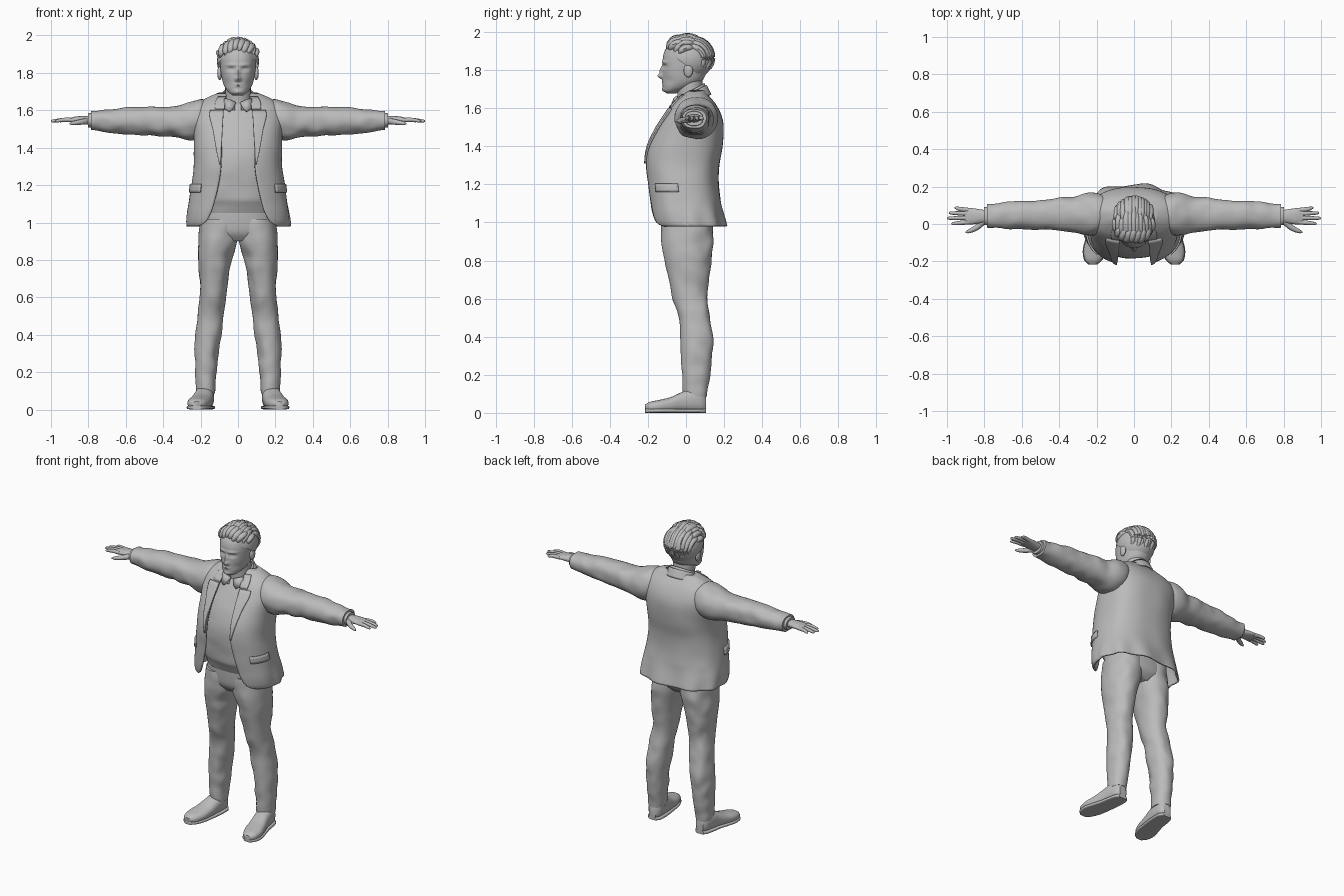
import bpy, bmesh, math, random
from mathutils import Vector, noise

random.seed(4)
if "Cube" in bpy.data.objects:
    bpy.data.objects.remove(bpy.data.objects["Cube"])

grey = bpy.data.materials.new("plain_grey")
grey.use_nodes = True
grey.diffuse_color = (0.5, 0.5, 0.5, 1)
grey.node_tree.nodes["Principled BSDF"].inputs["Base Color"].default_value = (0.5, 0.5, 0.5, 1)
parts = []


def finish(name, bm, solid=0):
    bmesh.ops.recalc_face_normals(bm, faces=bm.faces)
    mesh = bpy.data.meshes.new(name)
    bm.to_mesh(mesh)
    bm.free()
    mesh.materials.append(grey)
    ob = bpy.data.objects.new(name, mesh)
    bpy.context.collection.objects.link(ob)
    if solid:
        mod = ob.modifiers.new("thickness", "SOLIDIFY")
        mod.thickness, mod.offset = solid, 0
    parts.append(ob)


def skin(name, rings, closed=True, solid=0, mirror=False):
    """Join rings of points; mirror makes a left and a right copy."""
    for side, sx in (("left_", 1), ("right_", -1)) if mirror else (("", 1),):
        bm = bmesh.new()
        vs = [[bm.verts.new((p[0] * sx, p[1], p[2])) for p in r] for r in rings]
        n = len(rings[0])
        for a, b in zip(vs, vs[1:]):
            for i in range(n if closed else n - 1):
                j = (i + 1) % n
                bm.faces.new((a[i], a[j], b[j], b[i]))
        if closed:
            bm.faces.new(vs[0])
            bm.faces.new(vs[-1])
        finish(side + name, bm, solid)


def at(keys, t):
    """Smoothly interpolate the columns of a key table at t."""
    last = len(keys) - 1
    i = max([k for k in range(last) if keys[k][0] <= t] or [0])
    a, b = keys[i], keys[i + 1]
    w = b[0] - a[0]
    u = min(1, max(0, (t - a[0]) / w))

    def slope(k, c):
        p, q = keys[max(0, k - 1)], keys[min(last, k + 1)]
        return (q[c] - p[c]) / (q[0] - p[0])
    return [a[c] + (b[c] - a[c]) * u * u * (3 - 2 * u)
            + w * u * (1 - u) * ((1 - u) * slope(i, c) - u * slope(i + 1, c))
            for c in range(1, len(a))]


def steps(a, b, n):
    return [a + (b - a) * i / (n - 1) for i in range(n)]


def power(v, p):
    return math.copysign(abs(v) ** (2 / p), v)


def loft(name, axis, keys, rows=32, sides=40, p=2.2, rough=0, warp=None, mirror=False):
    """Keys hold a position along the axis, then low and high on the other two axes."""
    rings = []
    for t in steps(keys[0][0], keys[-1][0], rows):
        u0, u1, v0, v1 = at(keys, t)
        ring = []
        for k in range(sides):
            a = math.tau * k / sides
            q = [(u0 + u1) / 2 + (u1 - u0) / 2 * power(math.cos(a), p),
                 (v0 + v1) / 2 + (v1 - v0) / 2 * power(math.sin(a), p)]
            q.insert(axis, t)
            q = Vector(q)
            if rough:
                d = noise.noise(q * 14) * rough
                q[(axis + 1) % 3] += d
                q[(axis + 2) % 3] += d
            ring.append(warp(q) if warp else q)
        rings.append(ring)
    skin(name, rings, mirror=mirror)


def tube(name, pts, radii, rows=12, sides=10, mirror=False):
    keys = [(i, *p, r) for i, (p, r) in enumerate(zip(pts, radii))]
    samples = [at(keys, t) for t in steps(0, len(pts) - 1, rows)]
    rings = []
    for i, s in enumerate(samples):
        c = Vector(s[:3])
        d = Vector(samples[min(rows - 1, i + 1)][:3]) - Vector(samples[max(0, i - 1)][:3])
        rot = d.to_track_quat("Z", "Y")
        rings.append([c + rot @ Vector((math.cos(a), math.sin(a), 0)) * s[3]
                      for a in (math.tau * k / sides for k in range(sides))])
    skin(name, rings, mirror=mirror)


# Trousers
loft("hips", 2, [(.9, -.12, .12, -.09, .1), (.94, -.19, .19, -.12, .135), (1.0, -.2, .2, -.13, .14),
                 (1.12, -.185, .185, -.135, .13)], rows=16, p=2.4)
loft("trouser_leg", 2, [(.085, .125, .222, -.012, .108), (.2, .112, .23, -.02, .126),
                        (.3, .105, .232, -.025, .138), (.4, .09, .228, -.03, .14),
                        (.5, .078, .217, -.038, .128), (.6, .065, .204, -.07, .112),
                        (.7, .052, .206, -.092, .122), (.8, .035, .212, -.113, .135),
                        (.9, .002, .212, -.13, .142), (1.02, -.02, .2, -.13, .138)],
     rows=60, rough=.006, mirror=True)

# Shoes with a thin sole
shoe = [(-.216, .2, .24, .018, .042), (-.195, .175, .262, .004, .056), (-.14, .15, .27, .002, .068),
        (-.08, .14, .256, .002, .083), (-.02, .132, .238, .002, .11), (.04, .128, .228, .002, .13),
        (.085, .132, .216, .002, .122), (.105, .15, .2, .008, .1)]
loft("shoe", 1, shoe, p=2.4, mirror=True)
loft("sole", 1, [(y, a - .004, b + .004, 0, .022) for y, a, b, c, d in shoe], p=4, mirror=True)

# Sweater, with ribbed hem
loft("sweater", 2, [(1.05, -.185, .185, -.138, .13), (1.1, -.195, .195, -.158, .13),
                    (1.12, -.198, .198, -.168, .13), (1.2, -.2, .2, -.176, .13),
                    (1.3, -.2, .2, -.182, .13), (1.4, -.2, .2, -.168, .14), (1.5, -.19, .19, -.125, .14),
                    (1.58, -.16, .16, -.078, .12), (1.63, -.1, .1, -.045, .1)], rows=50, p=2.5, rough=.004)

# Jacket: height, half width, front, back, half width of the opening
jacket = [(.98, .27, -.165, .205, .215), (1.0, .272, -.178, .201, .175), (1.05, .268, -.188, .19, .145),
          (1.1, .26, -.193, .18, .128), (1.2, .245, -.203, .166, .105), (1.3, .231, -.213, .17, .09),
          (1.4, .23, -.198, .186, .088), (1.5, .235, -.152, .193, .085), (1.56, .238, -.112, .182, .08),
          (1.62, .222, -.068, .152, .075), (1.66, .17, -.025, .118, .068), (1.69, .1, .015, .095, .055)]
P = 2.5


def jacket_point(th, z, out=0):
    hw, yf, yb, _ = at(jacket, z)
    s, c = power(math.sin(th), P), power(math.cos(th), P)
    fold = .007 * math.sin(9 * th) * max(0, (1.12 - z) / .14) * (1 if c < 0 else 0)
    grow = noise.noise((s * 2, c * 2, z * 7)) * .004 + fold + out
    return Vector(((hw + grow) * s, (yf + yb) / 2 - ((yb - yf) / 2 + grow) * c, z))


def angle_of(x, z):
    return math.asin(min(1, x / at(jacket, z)[0]) ** (P / 2))


rings = []
for z in steps(.98, 1.69, 64):
    th = angle_of(at(jacket, z)[3], z)
    rings.append([jacket_point(a, z) for a in steps(th, math.tau - th, 90)])
skin("jacket_body", rings, closed=False, solid=.01)


def patch(name, rows, out=.01):
    """A plate on the jacket between two angles at each height."""
    skin(name, [[jacket_point(a, z, out) for a in steps(a0, a1, 10)] for z, a0, a1 in rows],
         closed=False, solid=.009, mirror=True)


lapel = [(1.31, .088, .094), (1.4, .084, .112), (1.5, .08, .13), (1.57, .076, .146), (1.6, .074, .142)]
patch("lapel", [(z, angle_of(at(lapel, z)[0], z), angle_of(at(lapel, z)[1], z))
                for z in steps(1.31, 1.6, 16)])
upper = [(1.605, .07, .118), (1.64, .066, .115), (1.67, .06, .1)]
patch("collar_wing", [(z, angle_of(at(upper, z)[0], z), angle_of(at(upper, z)[1], z))
                      for z in steps(1.605, 1.67, 6)])
patch("pocket_flap", [(z, .82, 1.5) for z in steps(1.16, 1.205, 4)], out=.008)

# Sleeves and shirt cuffs
loft("sleeve", 0, [(.14, -.02, .14, 1.48, 1.645), (.2, -.055, .165, 1.45, 1.658),
                   (.25, -.06, .165, 1.44, 1.645), (.32, -.045, .15, 1.452, 1.624),
                   (.42, -.035, .137, 1.462, 1.62), (.55, -.03, .126, 1.47, 1.616),
                   (.68, -.025, .116, 1.482, 1.604), (.785, -.02, .105, 1.492, 1.597)],
     rows=60, rough=.007, mirror=True)
loft("shirt_cuff", 0, [(.75, -.008, .093, 1.505, 1.588), (.802, -.006, .09, 1.508, 1.584)],
     rows=4, mirror=True)

# Hands
loft("palm", 0, [(.77, .012, .07, 1.525, 1.568), (.82, .004, .078, 1.527, 1.57),
                 (.87, -.002, .085, 1.533, 1.566), (.905, .002, .083, 1.538, 1.558)],
     rows=14, sides=24, mirror=True)
for name, y, dy, tip in (("index", .01, -.008, .977), ("middle", .033, -.002, 1.0),
                         ("ring", .055, .004, .99), ("little", .074, .012, .96)):
    tube(name + "_finger", [(.88, y, 1.548), (.93, y + dy / 2, 1.549), (tip - .01, y + dy, 1.543),
                            (tip, y + dy, 1.542)], [.012, .0115, .008, .003], mirror=True)
tube("thumb", [(.8, .02, 1.543), (.84, -.018, 1.537), (.88, -.038, 1.531), (.9, -.045, 1.528)],
     [.018, .015, .011, .004], mirror=True)

# Neck and collars
tube("neck", [(0, .03, 1.56), (0, .025, 1.65), (0, .015, 1.77)], [.075, .069, .068], sides=32)


def collar(name, r0, r1, low, high, gap, rise):
    rings = []
    for k in steps(0, 1, 6):
        r = r0 + (r1 - r0) * k
        rings.append([(r * math.sin(a), .018 - r * math.cos(a),
                       low + (high - low) * k + rise * (1 - math.cos(a)) / 2)
                      for a in steps(gap, math.tau - gap, 48)])
    skin(name, rings, closed=False, solid=.008)


collar("shirt_collar", .092, .076, 1.6, 1.645, .2, .085)
collar("jacket_collar", .112, .088, 1.585, 1.635, .95, .085)
skin("collar_point", [[(.01, -.062, 1.64), (.04, -.06, 1.655), (.075, -.045, 1.665)],
                      [(.03, -.085, 1.605), (.046, -.087, 1.592), (.075, -.07, 1.61)]],
     closed=False, solid=.007, mirror=True)

# Head: face features as soft bumps (x, z, width, height, amount)
bumps = [(0, 1.768, .015, .014, .024), (0, 1.797, .011, .022, .015), (.035, 1.842, .03, .009, .006),
         (.036, 1.819, .018, .011, -.012), (.036, 1.817, .01, .006, .006), (0, 1.734, .022, .008, .007),
         (0, 1.733, .025, .003, -.005), (0, 1.697, .022, .012, .007), (.062, 1.745, .02, .022, -.006)]


def face(q):
    if q.y < 0:
        for x, z, w, h, amount in bumps:
            e = ((abs(q.x) - x) / w) ** 2 + ((q.z - z) / h) ** 2
            q.y -= amount * math.exp(-e) * min(1, -q.y / .06)
    return q


loft("head", 2, [(1.678, -.025, .025, -.1, -.05), (1.69, -.043, .043, -.116, -.03),
                 (1.71, -.062, .062, -.121, .03), (1.74, -.078, .078, -.122, .08),
                 (1.78, -.088, .088, -.123, .105), (1.83, -.095, .095, -.123, .122),
                 (1.88, -.096, .096, -.119, .126), (1.92, -.086, .086, -.1, .115),
                 (1.96, -.05, .05, -.05, .08)], rows=90, sides=80, warp=face)


def ball(name, centre, size, cut=None):
    bm = bmesh.new()
    bmesh.ops.create_uvsphere(bm, u_segments=40, v_segments=24, radius=1)
    for v in bm.verts:
        v.co = Vector(centre) + Vector([a * b for a, b in zip(v.co, size)])
    if cut:
        bmesh.ops.bisect_plane(bm, geom=bm.verts[:] + bm.edges[:] + bm.faces[:], clear_outer=True,
                               plane_co=cut[0], plane_no=cut[1])
    finish(name, bm)


for side, sx in (("left", 1), ("right", -1)):
    ball(side + "_ear", (.098 * sx, .012, 1.798), (.013, .024, .036))

# Hair: a cap cut along the hairline, with combed locks over it
mid = Vector((0, .014, 1.86))
ball("hair_cap", mid, (.112, .127, .118), ((0, 0, 1.825), (0, -.75, -1)))


def lock(name, s0, s1, v0, v1, r, lift):
    pts = []
    for k in steps(0, 1, 6):
        s, v = s0 + (s1 - s0) * k, math.radians(v0 + (v1 - v0) * k)
        flat = math.sqrt(1 - s * s)
        reach = .95 + lift * math.sin(math.pi * k)
        pts.append(mid + Vector((.112 * s, -.127 * flat * math.cos(v), .118 * flat * math.sin(v))) * reach)
    tube(name, pts, [r * .35, r * .9, r, r, r * .8, r * .15], rows=14, sides=8)


for i, s in enumerate(steps(-.88, .88, 13)):
    drift = random.uniform(-.1, .12)
    e = max(-.93, min(.93, s + drift))
    lock(f"top_lock_{i}", s, e, random.uniform(22, 34), random.uniform(105, 135), .018, .04)
    lock(f"back_lock_{i}", e * .95, s * .85, random.uniform(80, 100), random.uniform(205, 226), .017, .03)
for i, s in enumerate(steps(-.6, .7, 7)):
    lock(f"fringe_lock_{i}", s, s - .25, 75, random.uniform(18, 32), .02, .1)

for ob in parts:
    ob.select_set(True)
bpy.context.view_layer.objects.active = parts[0]
bpy.ops.object.shade_smooth_by_angle(angle=math.radians(45))
